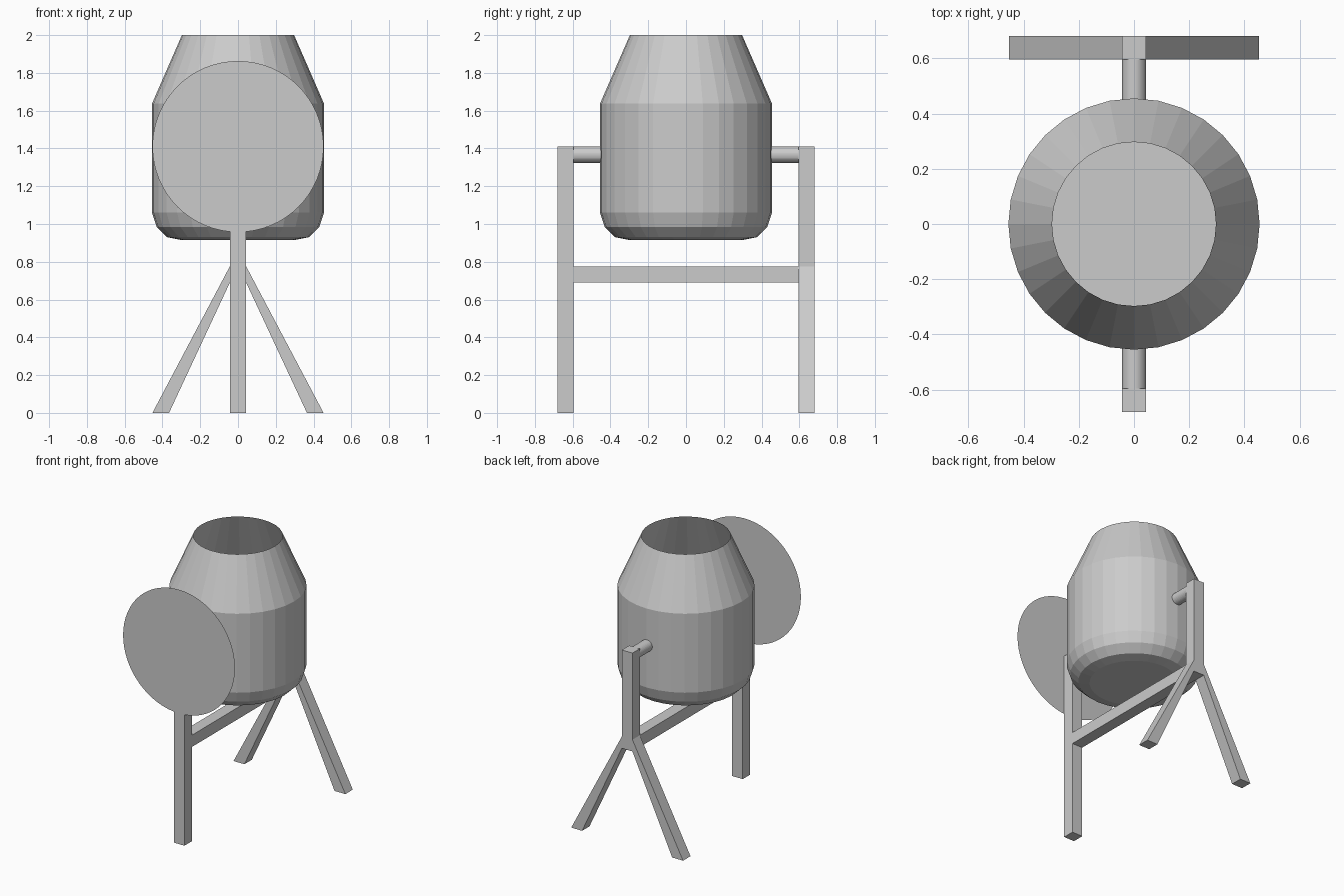
import bpy
import bmesh
from math import pi
from mathutils import Matrix, Vector

if "Cube" in bpy.data.objects:
    bpy.data.objects.remove(bpy.data.objects["Cube"], do_unlink=True)

grey = bpy.data.materials.new("light_grey")
grey.use_nodes = True
colour = (0.6, 0.6, 0.6, 1)
grey.diffuse_color = colour
grey.node_tree.nodes["Principled BSDF"].inputs["Base Color"].default_value = colour

SIDES = 32
HALF = 0.043        # half width of the square bars
POST_Y = 0.638      # distance of the posts from the centre
POST_TOP = 1.41
BAR_LOW, BAR_HIGH = 0.69, 0.776


def finish(name, bm):
    mesh = bpy.data.meshes.new(name)
    bm.to_mesh(mesh)
    bm.free()
    mesh.materials.append(grey)
    obj = bpy.data.objects.new(name, mesh)
    bpy.context.collection.objects.link(obj)
    return obj


def box(name, low, high):
    low, high = Vector(low), Vector(high)
    bm = bmesh.new()
    bmesh.ops.create_cube(bm, size=1, matrix=Matrix.Translation((low + high) / 2)
                          @ Matrix.Diagonal((*(high - low), 1)))
    return finish(name, bm)


def prism(name, outline, y0, y1):
    """Extrude an xz outline along y."""
    bm = bmesh.new()
    face = bm.faces.new([bm.verts.new((x, y0, z)) for x, z in outline])
    new = bmesh.ops.extrude_face_region(bm, geom=[face])["geom"]
    bmesh.ops.translate(bm, vec=(0, y1 - y0, 0),
                        verts=[v for v in new if isinstance(v, bmesh.types.BMVert)])
    bmesh.ops.recalc_face_normals(bm, faces=bm.faces)
    return finish(name, bm)


# Drum: thin open shell, revolved from floor to mouth
profile = [(0.30, 0.915), (0.375, 0.93), (0.43, 0.983), (0.455, 1.06),
           (0.455, 1.638), (0.297, 2.0)]
bm = bmesh.new()
rings = [bmesh.ops.create_circle(bm, segments=SIDES, radius=r,
                                 matrix=Matrix.Translation((0, 0, z)))["verts"]
         for r, z in profile]
for a, b in zip(rings, rings[1:]):
    for i in range(SIDES):
        j = (i + 1) % SIDES
        bm.faces.new((a[i], a[j], b[j], b[i]))
bm.faces.new(rings[0][::-1])
bmesh.ops.recalc_face_normals(bm, faces=bm.faces)
finish("drum", bm)

# Wheel: flat disc on the front post
bm = bmesh.new()
bmesh.ops.create_circle(bm, cap_ends=True, segments=64, radius=0.453,
                        matrix=Matrix.Translation((0, -POST_Y - HALF - 0.001, POST_TOP))
                        @ Matrix.Rotation(pi / 2, 4, "X"))
finish("wheel_disc", bm)

# Stub axles between the drum and the posts
for name, side in (("front_axle", -1), ("back_axle", 1)):
    bm = bmesh.new()
    bmesh.ops.create_cone(bm, cap_ends=True, segments=SIDES, radius1=HALF, radius2=HALF,
                          depth=0.155, matrix=Matrix.Translation((0, side * 0.5225, POST_TOP - HALF))
                          @ Matrix.Rotation(pi / 2, 4, "X"))
    finish(name, bm)

# Frame: posts and the bar joining them
inner, outer = POST_Y - HALF, POST_Y + HALF
box("front_post", (-HALF, -outer, 0), (HALF, -inner, POST_TOP))
box("back_post", (-HALF, inner, BAR_LOW), (HALF, outer, POST_TOP))
box("cross_bar", (-HALF, -inner, BAR_LOW), (HALF, inner, BAR_HIGH))

# Splayed back legs
for name, s in (("left_back_leg", 1), ("right_back_leg", -1)):
    prism(name, [(s * HALF, BAR_HIGH), (s * HALF, BAR_LOW), (s * 0.365, 0), (s * 0.453, 0)],
          inner, outer)
